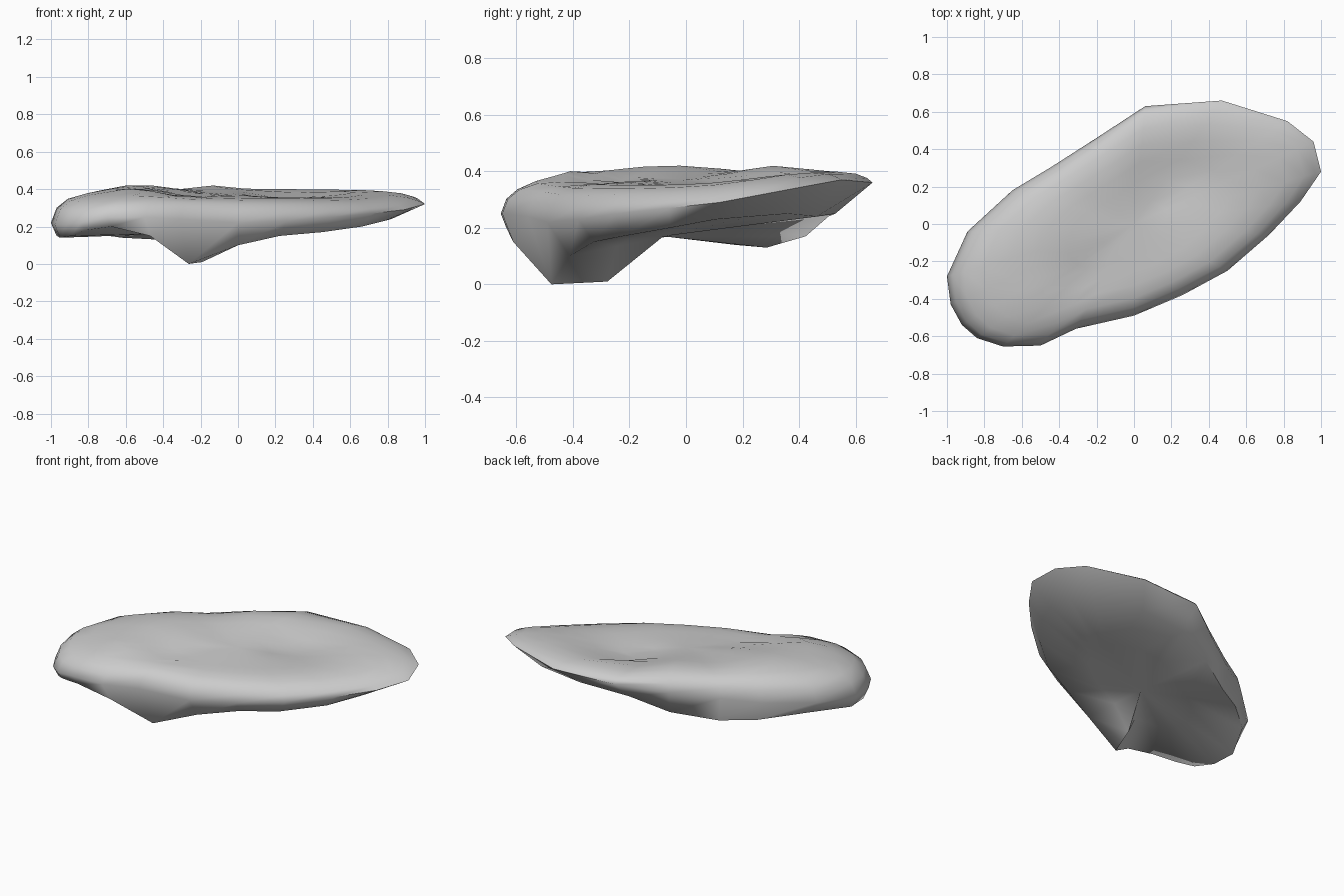
import bpy, bmesh, math

cube = bpy.data.objects.get("Cube")
if cube:
    bpy.data.objects.remove(cube, do_unlink=True)

# Stone colour
stone = bpy.data.materials.new("pale_grey_stone")
stone.use_nodes = True
colour = (0.6, 0.6, 0.6, 1)
stone.diffuse_color = colour
shader = next(n for n in stone.node_tree.nodes if n.type == "BSDF_PRINCIPLED")
shader.inputs["Base Color"].default_value = colour
shader.inputs["Roughness"].default_value = 0.9

# Widest outline, counter-clockwise: x, y, rim height, lower edge height, lower edge inset
outline = [
    (1, .28, .32, .24, .82), (.96, .44, .35, .25, .82), (.82, .55, .37, .24, .84),
    (.47, .66, .36, .25, .8), (.06, .63, .36, .24, .8), (-.2, .46, .31, .17, .92),
    (-.45, .3, .28, .13, .95), (-.65, .18, .26, .14, .95), (-.89, -.04, .24, .17, .95),
    (-1, -.28, .22, .15, .97), (-.98, -.43, .21, .14, .97), (-.92, -.54, .21, .15, .97),
    (-.84, -.61, .22, .18, .97), (-.7, -.655, .25, .2, .97), (-.5, -.65, .25, .15, .94),
    (-.31, -.56, .24, 0, .85), (0, -.49, .22, .1, .84), (.26, -.38, .23, .15, .86),
    (.5, -.25, .25, .17, .9), (.72, -.06, .27, .2, .92), (.89, .12, .29, .23, .88),
]

# Hills and hollows on the upper face: x, y, radius, height
bumps = [(-.5, -.08, .25, .04), (-.07, .34, .2, .035), (.23, .26, .2, -.05),
         (.8, .42, .25, .03), (-.3, -.28, .13, -.02), (.4, .5, .2, .02),
         (-.52, -.4, .15, .03)]


def top_height(x, y):
    z = .37 + .06 * (.85 * y - .5 * x)
    for bx, by, radius, height in bumps:
        z += height * math.exp(-((x - bx) ** 2 + (y - by) ** 2) / radius ** 2)
    return z


bm = bmesh.new()


def add_ring(scale, rise):
    """Shrink the outline about the middle and lift it from the rim to the top."""
    ring = []
    for x, y, rim, low, inset in outline:
        # The shoulder is gentler towards the thin end
        lift = rise ** (1 + .6 * max(0, x))
        top = top_height(x * scale, y * scale)
        ring.append(bm.verts.new((x * scale, y * scale, rim + (top - rim) * lift)))
    return ring


def bridge(lower, upper):
    count = len(lower)
    for i in range(count):
        j = (i + 1) % count
        bm.faces.new((lower[i], lower[j], upper[j], upper[i]))


def fan(ring, centre, flip):
    tip = bm.verts.new(centre)
    for a, b in zip(ring, ring[1:] + ring[:1]):
        bm.faces.new((b, a, tip) if flip else (a, b, tip))


# Lower edge, set in beneath the rim
edge = [bm.verts.new((x * inset, y * inset, low)) for x, y, rim, low, inset in outline]

# Shallow underside with a keel running in from the lowest point
hub = (-.12, -.08, .17)
inner = []
for vert in edge:
    point = vert.co.lerp(hub, .5)
    if vert.co.z < .01:
        point.z = .01
    inner.append(bm.verts.new(point))

# Rim, then the rounded shoulder rising to the uneven upper face
rings = [inner, edge, add_ring(1, 0)]
for scale, rise in [(.97, .48), (.91, .77), (.81, .93), (.67, 1), (.52, 1), (.36, 1), (.18, 1)]:
    rings.append(add_ring(scale, rise))

for lower, upper in zip(rings, rings[1:]):
    bridge(lower, upper)
fan(rings[-1], (0, 0, top_height(0, 0)), False)
fan(inner, hub, True)

bmesh.ops.recalc_face_normals(bm, faces=bm.faces)
mesh = bpy.data.meshes.new("flat_stone")
bm.to_mesh(mesh)
bm.free()
mesh.materials.append(stone)
flat_stone = bpy.data.objects.new("flat_stone", mesh)
bpy.context.collection.objects.link(flat_stone)

# Smooth shading with sharp breaks
bpy.ops.object.select_all(action="DESELECT")
flat_stone.select_set(True)
bpy.context.view_layer.objects.active = flat_stone
bpy.ops.object.shade_smooth_by_angle(angle=math.radians(70))
